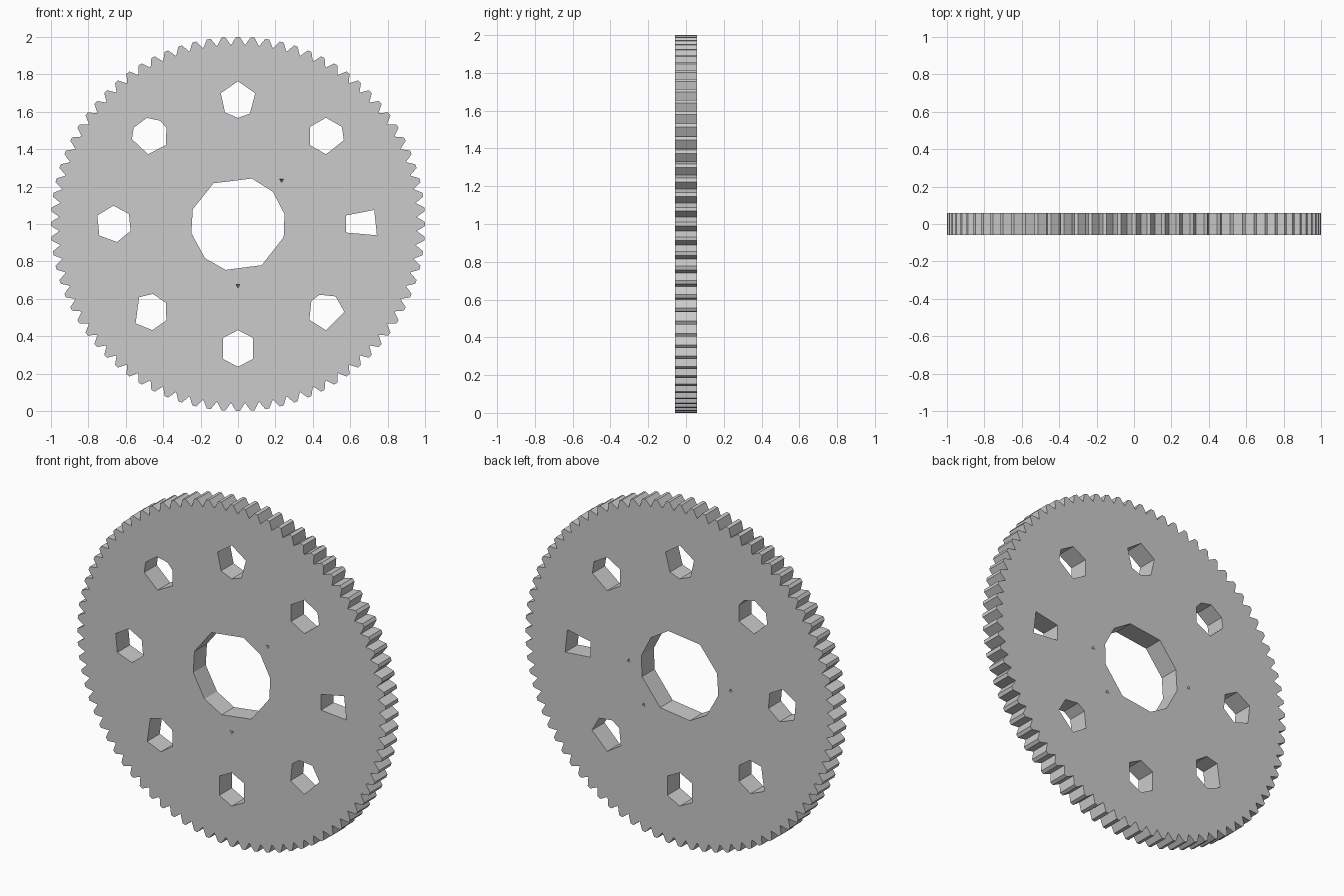
import bpy, bmesh
from math import sin, cos, radians, pi

if "Cube" in bpy.data.objects:
    bpy.data.objects.remove(bpy.data.objects["Cube"])

TEETH, TIP, ROOT, HALF = 80, 1.0, 0.956, 0.058


def ring(cx, cz, r, angles):
    return [(cx + r * cos(radians(a)), cz + r * sin(radians(a))) for a in angles]


# Toothed outline: narrow flat tip and pointed root
outline = []
for i in range(TEETH):
    for off, r in ((-0.13, TIP), (0.13, TIP), (0.5, ROOT)):
        a = 2 * pi * (i + off) / TEETH
        outline.append((r * cos(a), 1 + r * sin(a)))

# Coarse bore and eight irregular low-poly holes, corners given as angles
loops = [outline, ring(0, 1, 0.254, (-169, -134, -105, -60, -16, 12, 43, 73, 121, 162))]
hole_corners = [
    (-38, 50, 152, 208),
    (-13, 30, 90, 150, 210, 270),
    (20, 90, 160, 225, 270, 310),
    (-29, 27, 57, 100, 153, 190, 264),
    (-79, -22, 33, 90, 152, 219),
    (-83, -27, 30, 81, 126, 218),
    (-90, -35, 35, 90, 145, 215),
    (-90, 0, 58, 110, 143, 205),
]
for i, corners in enumerate(hole_corners):
    a = i * pi / 4
    loops.append(ring(0.665 * cos(a), 1 + 0.665 * sin(a), 0.098, corners))

# Gear plate: fill the profile, then extrude through the thickness
bm = bmesh.new()
edges = []
for pts in loops:
    vs = [bm.verts.new((x, -HALF, z)) for x, z in pts]
    edges += [bm.edges.new((vs[k - 1], vs[k])) for k in range(len(vs))]
bmesh.ops.triangle_fill(bm, edges=edges, use_beauty=True, use_dissolve=False)
res = bmesh.ops.extrude_face_region(bm, geom=bm.faces[:], use_keep_orig=True)
top = [v for v in res["geom"] if isinstance(v, bmesh.types.BMVert)]
bmesh.ops.translate(bm, verts=top, vec=(0, 2 * HALF, 0))
bmesh.ops.recalc_face_normals(bm, faces=bm.faces[:])
me = bpy.data.meshes.new("gear_plate")
bm.to_mesh(me)
bm.free()
gear = bpy.data.objects.new("gear_plate", me)
bpy.context.collection.objects.link(gear)

# Tiny three-sided pin pits: two on the front, three on the back
for side, angles in ((-1, (45, 270)), (1, (0, 180, 315))):
    for a in angles:
        (x, z), = ring(0, 1, 0.33, (a,))
        bpy.ops.mesh.primitive_cone_add(
            vertices=3, radius1=0.018, radius2=0.006, depth=0.08,
            location=(x, side * HALF, z), rotation=(side * pi / 2, 0, 0))
        pit = bpy.context.object
        pit.name = "pin_pit_cutter"
        pit.hide_render = True
        pit.hide_set(True)
        mod = gear.modifiers.new("pin_pit", 'BOOLEAN')
        mod.operation = 'DIFFERENCE'
        mod.solver = 'EXACT'
        mod.object = pit
